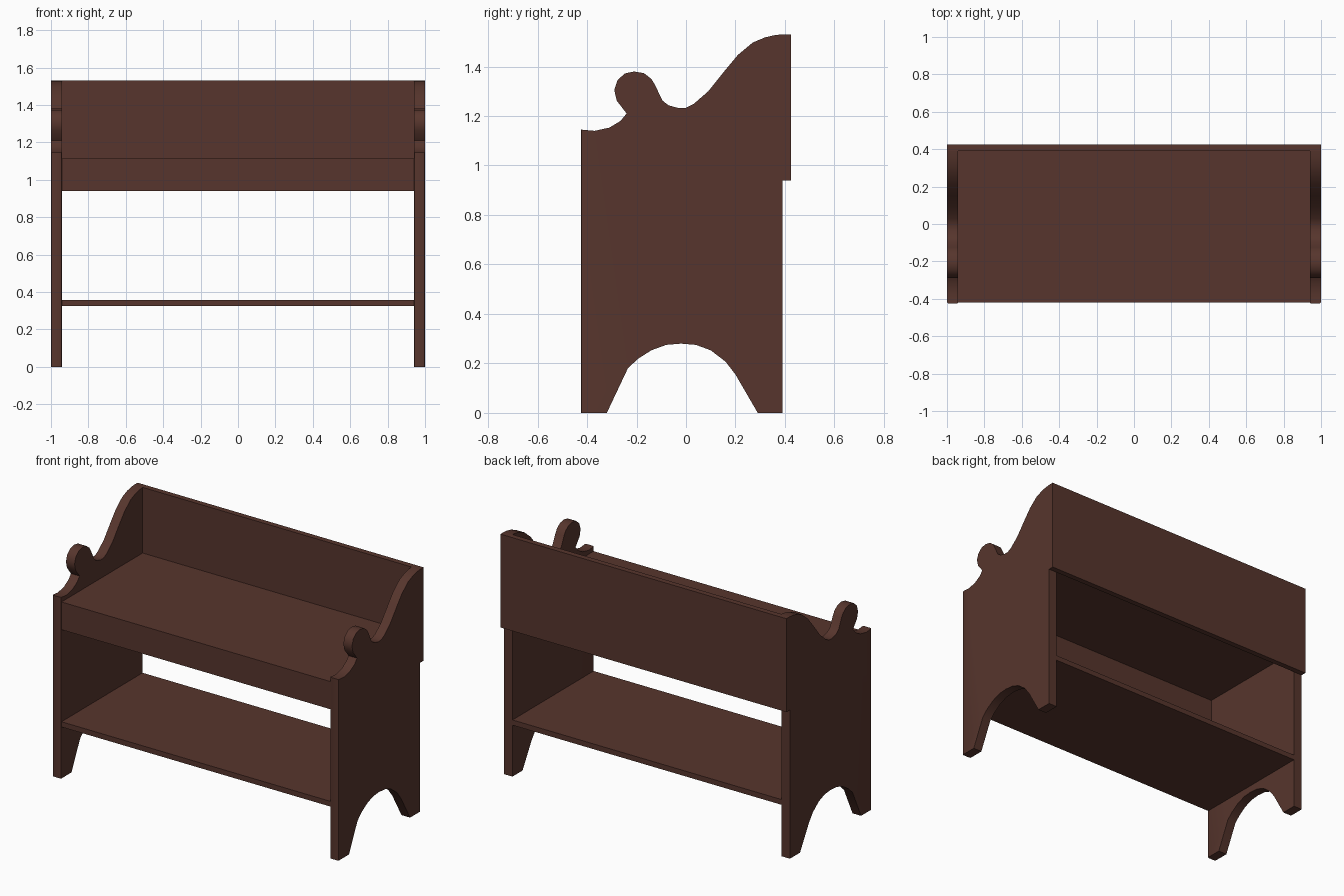
import bpy, bmesh

if "Cube" in bpy.data.objects:
    bpy.data.objects.remove(bpy.data.objects["Cube"])

wood = bpy.data.materials.new("dark brown wood")
wood.diffuse_color = (0.095, 0.036, 0.026, 1)
wood.use_nodes = True
wood.node_tree.nodes["Principled BSDF"].inputs["Base Color"].default_value = wood.diffuse_color


def finish(bm, name):
    bmesh.ops.recalc_face_normals(bm, faces=bm.faces)
    me = bpy.data.meshes.new(name)
    bm.to_mesh(me)
    bm.free()
    me.materials.append(wood)
    ob = bpy.data.objects.new(name, me)
    bpy.context.collection.objects.link(ob)
    return ob


def board(name, x, y, z):
    """Box given by (min, max) on each axis."""
    bm = bmesh.new()
    bmesh.ops.create_cube(bm, size=1)
    for v in bm.verts:
        v.co = [r[0] if c < 0 else r[1] for c, r in zip(v.co, (x, y, z))]
    return finish(bm, name)


# side panel outline (y, z): scrolled top edge, then the arched foot cut-out
top = [(-.425, 1.145), (-.37, 1.14), (-.31, 1.153), (-.265, 1.18), (-.24, 1.21),
       (-.28, 1.262), (-.29, 1.305), (-.277, 1.345), (-.247, 1.372), (-.21, 1.38),
       (-.17, 1.373), (-.14, 1.35), (-.125, 1.325), (-.095, 1.262), (-.07, 1.243),
       (-.03, 1.232), (0, 1.233), (.03, 1.248), (.09, 1.3), (.15, 1.375),
       (.21, 1.447), (.27, 1.497), (.32, 1.518), (.36, 1.527), (.39, 1.53)]
arch = [(.39, 0), (.29, 0), (.2, .155), (.16, .207), (.1, .253), (.04, .275),
        (-.02, .28), (-.08, .275), (-.14, .253), (-.195, .218), (-.235, .18),
        (-.32, 0), (-.425, 0)]


def side_panel(name, x0, x1):
    bm = bmesh.new()
    face = bm.faces.new([bm.verts.new((x0, y, z)) for y, z in top + arch])
    ext = bmesh.ops.extrude_face_region(bm, geom=[face])["geom"]
    for v in ext:
        if isinstance(v, bmesh.types.BMVert):
            v.co.x = x1
    # ease the two long front edges
    front = [e for e in bm.edges if all(v.co.y < -.42 for v in e.verts)
             and abs(e.verts[0].co.z - e.verts[1].co.z) > 1]
    bmesh.ops.bevel(bm, geom=front, offset=.008, segments=2, profile=.5, affect='EDGES')
    ob = finish(bm, name)
    bpy.context.view_layer.objects.active = ob
    ob.select_set(True)
    bpy.ops.object.shade_smooth_by_angle(angle=.6)
    ob.select_set(False)


side_panel("left_side_panel", -1, -.94)
side_panel("right_side_panel", .94, 1)

# boards between the sides
board("seat", (-.94, .94), (-.42, .39), (1.085, 1.115))
board("seat_apron", (-.94, .94), (-.42, -.39), (.94, 1.085))
board("lower_shelf", (-.94, .94), (-.42, .39), (.325, .358))
# backrest covers the rear edges of both sides
board("backrest", (-1, 1), (.39, .425), (.94, 1.53))
